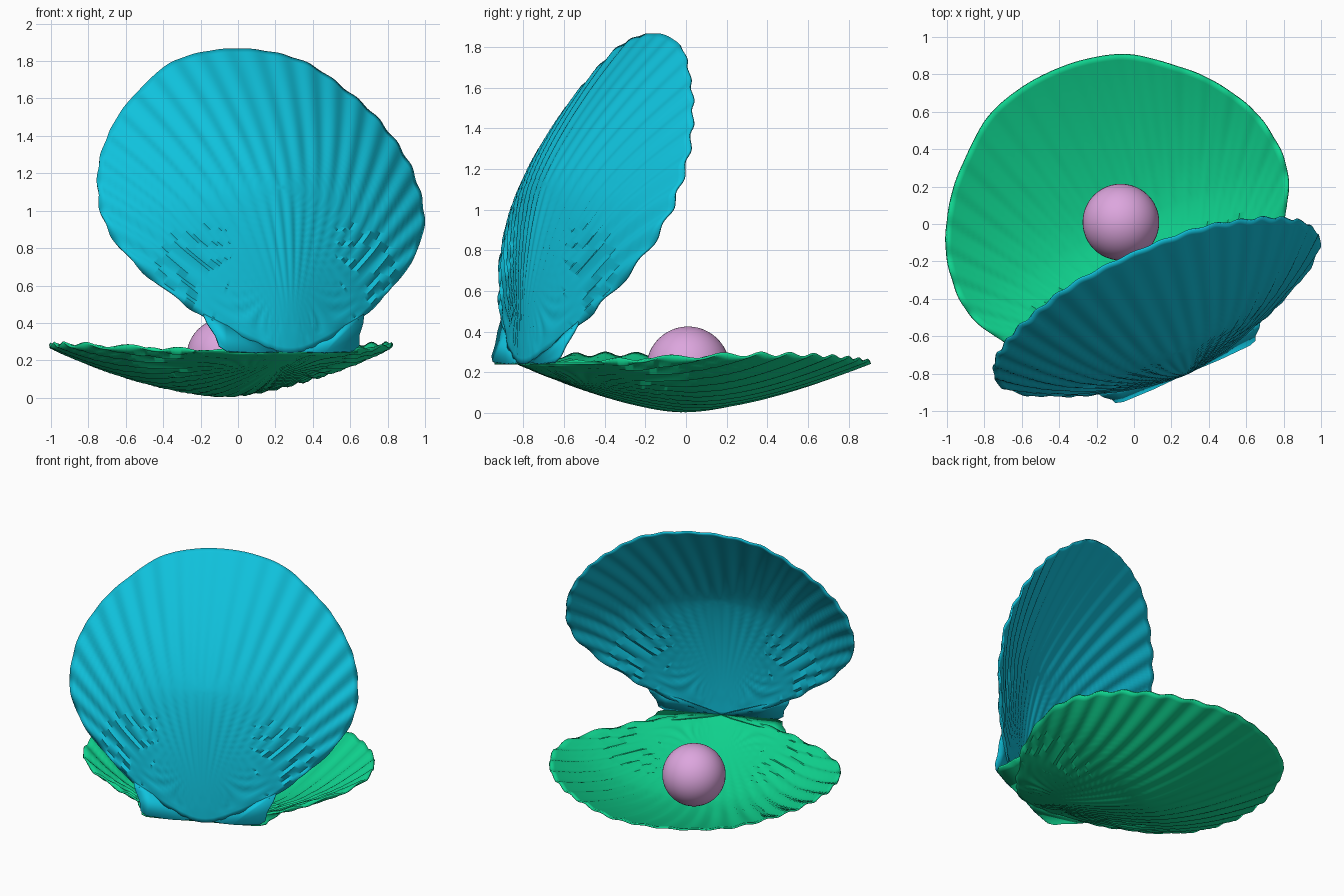
import bpy
import bmesh
from math import atan2, cos, sin, hypot, radians, pi
from mathutils import Matrix, Vector

cube = bpy.data.objects.get("Cube")
if cube:
    bpy.data.objects.remove(cube, do_unlink=True)


def make_material(name, rgb):
    mat = bpy.data.materials.new(name)
    mat.use_nodes = True
    color = (*rgb, 1.0)
    mat.diffuse_color = color
    bsdf = next(n for n in mat.node_tree.nodes if n.type == "BSDF_PRINCIPLED")
    bsdf.inputs["Base Color"].default_value = color
    return mat


cyan = make_material("cyan", (0.005, 0.54, 0.72))
green = make_material("green", (0.005, 0.67, 0.28))
pink = make_material("pearl pink", (0.72, 0.38, 0.73))

# Half outline of a valve, from the hinge beak to the far rim
HALF = [(0, 0), (0.2, 0.06), (0.46, 0.21), (0.66, 0.38), (0.82, 0.55), (0.92, 0.73),
        (0.945, 0.9), (0.9, 1.14), (0.76, 1.38), (0.59, 1.55), (0.41, 1.685),
        (0.21, 1.75), (0, 1.77)]
# Ear beside the hinge
EAR = [(0.0, 0.01), (0.2, 0.0), (0.37, 0.01), (0.41, 0.04), (0.42, 0.1),
       (0.455, 0.17), (0.47, 0.225), (0.35, 0.16)]
CENTRE = Vector((0, 0.86))
DEPTH = 0.235
RINGS = 32
STEPS = 14
RIBS = 68


def smooth_loop(points, steps):
    """Closed Catmull-Rom loop."""
    pts = [Vector(p) for p in points]
    n = len(pts)
    out = []
    for i in range(n):
        a, b, c, d = (pts[(i + k) % n] for k in (-1, 0, 1, 2))
        for s in range(steps):
            t = s / steps
            out.append(0.5 * (2 * b + (c - a) * t + (2 * a - 5 * b + 4 * c - d) * t ** 2
                              + (3 * b - a - 3 * c + d) * t ** 3))
    return out


def valve_height(p, r):
    """Rounded cone, raised side rims and ribs fanning from the beak."""
    bowl = -DEPTH * (1 - r ** 1.5)
    side_lift = 0.04 * (p.x / 0.94) ** 2 * r
    phi = atan2(p.x, max(p.y, 0.001))
    fade = min(1, hypot(p.x, p.y) / 0.7)
    rib = (0.003 + 0.011 * abs(sin(phi))) * fade * cos(RIBS * phi)
    return bowl + side_lift + rib


def finish(obj, bm, mat, angle=50):
    bmesh.ops.recalc_face_normals(bm, faces=bm.faces)
    bm.to_mesh(obj.data)
    bm.free()
    obj.data.materials.append(mat)
    bpy.ops.object.select_all(action="DESELECT")
    obj.select_set(True)
    bpy.context.view_layer.objects.active = obj
    bpy.ops.object.shade_smooth_by_angle(angle=radians(angle))


def new_object(name):
    obj = bpy.data.objects.new(name, bpy.data.meshes.new(name))
    bpy.context.collection.objects.link(obj)
    return obj


def thicken(obj, amount):
    mod = obj.modifiers.new("thickness", "SOLIDIFY")
    mod.thickness = amount
    mod.offset = 0


def build_valve(prefix, mat, frame, flip):
    # Ribbed bowl made of rings around the deepest point
    rim = smooth_loop(HALF + [(-x, y) for x, y in HALF[-2:0:-1]], STEPS)
    count = len(rim)
    bm = bmesh.new()
    centre = bm.verts.new((*CENTRE, flip * valve_height(CENTRE, 0)))
    rings = []
    for k in range(1, RINGS + 1):
        r = k / RINGS
        ring = []
        for edge in rim:
            p = CENTRE.lerp(edge, r)
            ring.append(bm.verts.new((p.x, p.y, flip * valve_height(p, r))))
        rings.append(ring)
    for i in range(count):
        j = (i + 1) % count
        bm.faces.new((centre, rings[0][i], rings[0][j]))
        for inner, outer in zip(rings, rings[1:]):
            bm.faces.new((inner[i], outer[i], outer[j], inner[j]))
    shell = new_object(prefix + "_shell")
    finish(shell, bm, mat)
    shell.matrix_world = frame
    thicken(shell, 0.012)

    # Pair of hinge ears
    bm = bmesh.new()
    for side in (1, -1):
        bm.faces.new([bm.verts.new((side * x, y, 0)) for x, y in EAR])
    ears = new_object(prefix + "_hinge_ears")
    finish(ears, bm, mat)
    ears.matrix_world = frame
    thicken(ears, 0.012)


# Two valves sharing a hinge, the upper one swung open
yaw = Matrix.Rotation(radians(24), 4, "Z")
lower_frame = Matrix.Translation((0.28, -0.8, 0.245)) @ yaw
upper_frame = (Matrix.Translation((0.28, -0.8, 0.24)) @ yaw
               @ Matrix.Rotation(radians(66.5), 4, "X"))
build_valve("lower", green, lower_frame, 1)
build_valve("upper", cyan, upper_frame, -1)

# Pearl
pearl = new_object("pearl")
bm = bmesh.new()
bmesh.ops.create_uvsphere(bm, u_segments=48, v_segments=24, radius=0.205)
finish(pearl, bm, pink)
pearl.location = (-0.07, 0.01, 0.22)
